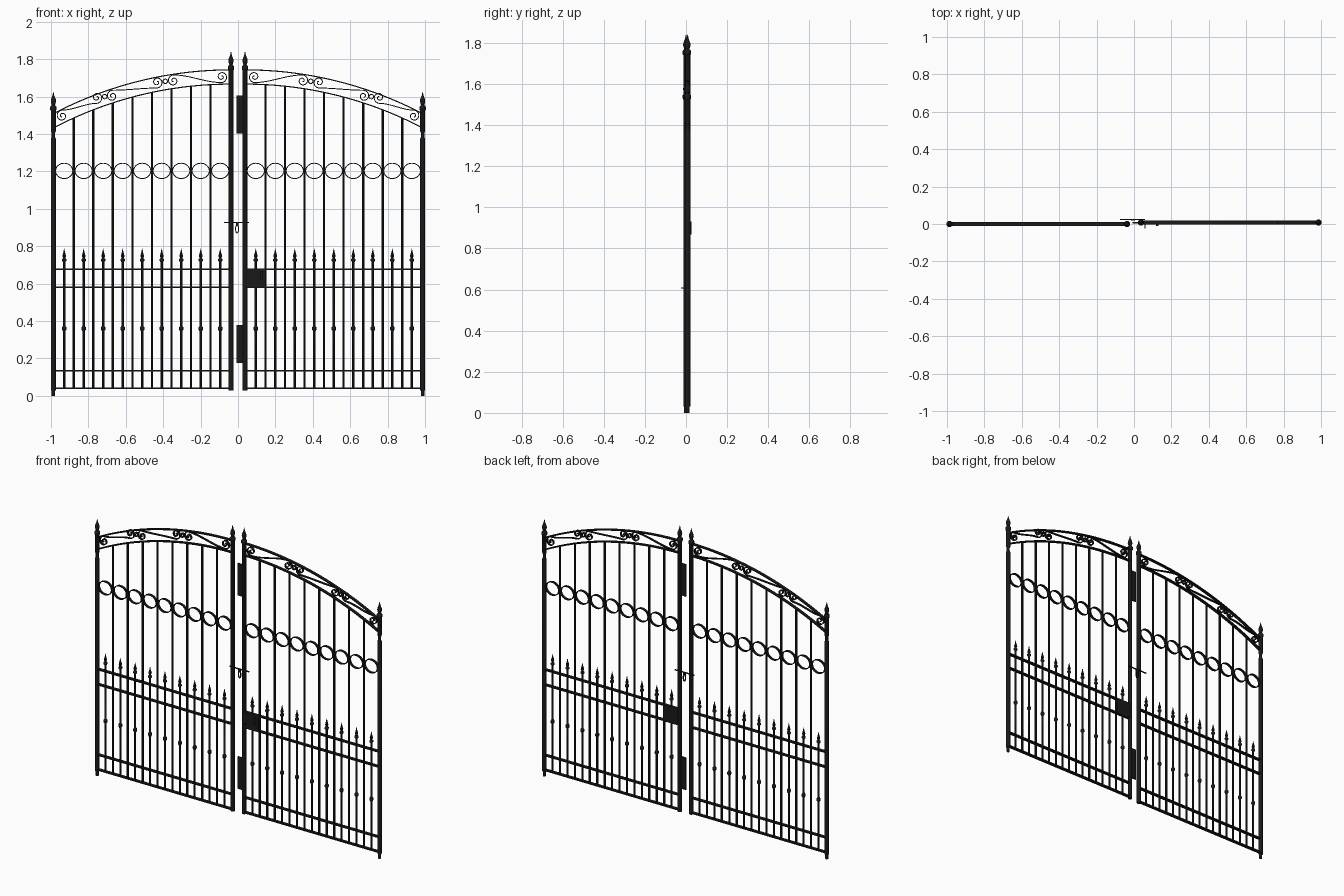
import bpy, bmesh, math
from mathutils import Vector, Matrix

cube = bpy.data.objects.get("Cube")
if cube:
    bpy.data.objects.remove(cube, do_unlink=True)

COLOR = (0.010, 0.010, 0.010, 1)
iron = bpy.data.materials.new("black iron")
iron.use_nodes = True
iron.diffuse_color = COLOR
iron.node_tree.nodes["Principled BSDF"].inputs["Base Color"].default_value = COLOR


def finish(bm, name, smooth=False):
    bmesh.ops.recalc_face_normals(bm, faces=bm.faces)
    mesh = bpy.data.meshes.new(name)
    bm.to_mesh(mesh)
    bm.free()
    mesh.materials.append(iron)
    obj = bpy.data.objects.new(name, mesh)
    bpy.context.collection.objects.link(obj)
    if smooth:
        bpy.ops.object.select_all(action='DESELECT')
        obj.select_set(True)
        bpy.context.view_layer.objects.active = obj
        bpy.ops.object.shade_smooth_by_angle(angle=math.radians(40))


def box(bm, x0, x1, y0, y1, z0, z1):
    size = Matrix.Diagonal((x1 - x0, y1 - y0, z1 - z0, 1))
    place = Matrix.Translation(((x0 + x1) / 2, (y0 + y1) / 2, (z0 + z1) / 2))
    bmesh.ops.create_cube(bm, size=1, matrix=place @ size)


def lathe(bm, x, y, profile, sides=10):
    """Turn (radius, height) pairs round a vertical axis."""
    rings = []
    for r, z in profile:
        turns = [math.tau * i / sides for i in range(sides)]
        rings.append([bm.verts.new((x + r * math.cos(a), y + r * math.sin(a), z)) for a in turns])
    for low, high in zip(rings, rings[1:]):
        for i in range(sides):
            j = (i + 1) % sides
            bm.faces.new((low[i], low[j], high[j], high[i]))
    bm.faces.new(rings[0])
    bm.faces.new(rings[-1])


def ribbon(bm, points, y, thick, depth, closed=False):
    """Sweep a flat bar along (x, z) points, with its width along y."""
    pts = [Vector(p) for p in points]
    n = len(pts)
    rings = []
    for i, p in enumerate(pts):
        if closed:
            d = pts[(i + 1) % n] - pts[i - 1]
        else:
            d = pts[min(i + 1, n - 1)] - pts[max(i - 1, 0)]
        off = Vector((-d.y, d.x)).normalized() * thick / 2
        rings.append([bm.verts.new((p.x + s * off.x, y + t * depth / 2, p.y + s * off.y))
                      for s, t in ((1, -1), (1, 1), (-1, 1), (-1, -1))])
    for i in range(n if closed else n - 1):
        a, b = rings[i], rings[(i + 1) % n]
        for k in range(4):
            m = (k + 1) % 4
            bm.faces.new((a[k], a[m], b[m], b[k]))
    if not closed:
        bm.faces.new(rings[0])
        bm.faces.new(rings[-1])


def ellipse(x, z, rx, rz, n=32):
    return [(x + rx * math.cos(math.tau * i / n), z + rz * math.sin(math.tau * i / n))
            for i in range(n)]


ARC_R, INNER, OUTER, STEP = 2.04, 0.0375, 0.987, 0.1043


def arch_z(u, top):
    return top - ARC_R + math.sqrt(ARC_R ** 2 - (u - INNER) ** 2)


def s_scroll(a, b, r=0.031, steps=30):
    """S shape: curl out over the top of a, then under b and curl in."""
    first, last = [], []
    for i in range(steps + 1):
        t = i / steps
        rad = r * (0.15 + 0.85 * t)
        ang = math.pi / 2 + (1 - t) * math.tau * 1.5
        first.append((a[0] - rad * math.cos(ang), a[1] + rad * math.sin(ang)))
        last.append((b[0] + rad * math.cos(ang), b[1] - rad * math.sin(ang)))
    start, end = first[-1], last[-1]
    link = []
    for i in range(1, 12):
        t = i / 12
        ease = t * t * (3 - 2 * t)
        link.append((start[0] + (end[0] - start[0]) * t, start[1] + (end[1] - start[1]) * ease))
    return first + link + last[::-1]


def finial(top):
    return [(0.013, top - 0.1), (0.017, top - 0.095), (0.017, top - 0.08), (0.009, top - 0.07),
            (0.014, top - 0.052), (0.013, top - 0.04), (0.005, top - 0.02), (0.001, top)]


SCROLLS = [((0.94, 1.497), (0.755, 1.595)),
           ((0.672, 1.603), (0.433, 1.677)),
           ((0.345, 1.685), (0.088, 1.706))]

for side, label in ((1, "left"), (-1, "right")):
    y = 0.008 if side > 0 else 0.0

    # Posts with spear finials
    bm = bmesh.new()
    lathe(bm, side * INNER, y, [(0.013, 0.03)] + finial(1.84), 12)
    finish(bm, label + "_inner_post", True)
    bm = bmesh.new()
    lathe(bm, side * OUTER, y, [(0.009, 0), (0.009, 0.03), (0.013, 0.03), (0.013, 1.375),
                                (0.009, 1.385), (0.009, 1.405), (0.013, 1.415)] + finial(1.625), 12)
    finish(bm, label + "_outer_post", True)

    # Flat cross rails
    bm = bmesh.new()
    for z in (0.04, 0.134, 0.58, 0.676):
        xs = sorted((side * INNER, side * OUTER))
        box(bm, xs[0], xs[1], y - 0.01, y + 0.01, z - 0.004, z + 0.004)
    finish(bm, label + "_rails")

    # Long bars up to the lower arch
    bm = bmesh.new()
    for k in range(8):
        u = 0.147 + STEP * k
        lathe(bm, side * u, y, [(0.0065, 0.04), (0.0065, arch_z(u, 1.667))], 8)
    finish(bm, label + "_long_bars", True)

    # Short pickets with a knob and a spear head
    bm = bmesh.new()
    for k in range(9):
        lathe(bm, side * (0.095 + STEP * k), y,
              [(0.006, 0.04), (0.006, 0.345), (0.012, 0.354), (0.012, 0.366), (0.006, 0.375),
               (0.006, 0.715), (0.012, 0.722), (0.012, 0.73), (0.006, 0.737), (0.01, 0.748),
               (0.004, 0.77), (0.001, 0.787)], 8)
    finish(bm, label + "_pickets", True)

    # Row of rings between the long bars
    bm = bmesh.new()
    for k in range(9):
        x = side * (0.095 + STEP * k)
        ribbon(bm, ellipse(x, 1.203, 0.046, 0.041), y, 0.005, 0.016, True)
    finish(bm, label + "_rings", True)

    # Curved top bars
    bm = bmesh.new()
    for top in (1.743, 1.667):
        us = [INNER + (OUTER - INNER) * i / 32 for i in range(33)]
        ribbon(bm, [(side * u, arch_z(u, top)) for u in us], y, 0.006, 0.02)
    finish(bm, label + "_arch", True)

    # Scrollwork with small joining rings
    bm = bmesh.new()
    for a, b in SCROLLS:
        ribbon(bm, [(side * u, z) for u, z in s_scroll(a, b)], y, 0.005, 0.014)
    for u, z in ((0.713, 1.6), (0.389, 1.682)):
        ribbon(bm, ellipse(side * u, z, 0.012, 0.012, 16), y, 0.005, 0.014, True)
    finish(bm, label + "_scrollwork", True)

# Meeting plates between the two leaves
for name, z in (("upper_plate", 1.402), ("lower_plate", 0.177)):
    bm = bmesh.new()
    box(bm, -0.007, 0.035, 0.003, 0.012, z, z + 0.203)
    finish(bm, name)

# Lock box with a knob and key ring
bm = bmesh.new()
box(bm, 0.04, 0.145, -0.003, 0.018, 0.582, 0.68)
finish(bm, "lock_box")
bm = bmesh.new()
box(bm, 0.056, 0.061, -0.024, 0.0, 0.605, 0.61)
box(bm, 0.118, 0.13, -0.012, 0.0, 0.62, 0.665)
finish(bm, "lock_knob")

# Latch bar with a looped drop handle
bm = bmesh.new()
box(bm, -0.075, 0.06, 0.021, 0.027, 0.924, 0.93)
box(bm, -0.012, 0.002, 0.018, 0.027, 0.908, 0.928)
ribbon(bm, ellipse(-0.005, 0.893, 0.008, 0.022, 20), 0.023, 0.005, 0.006, True)
finish(bm, "latch")
